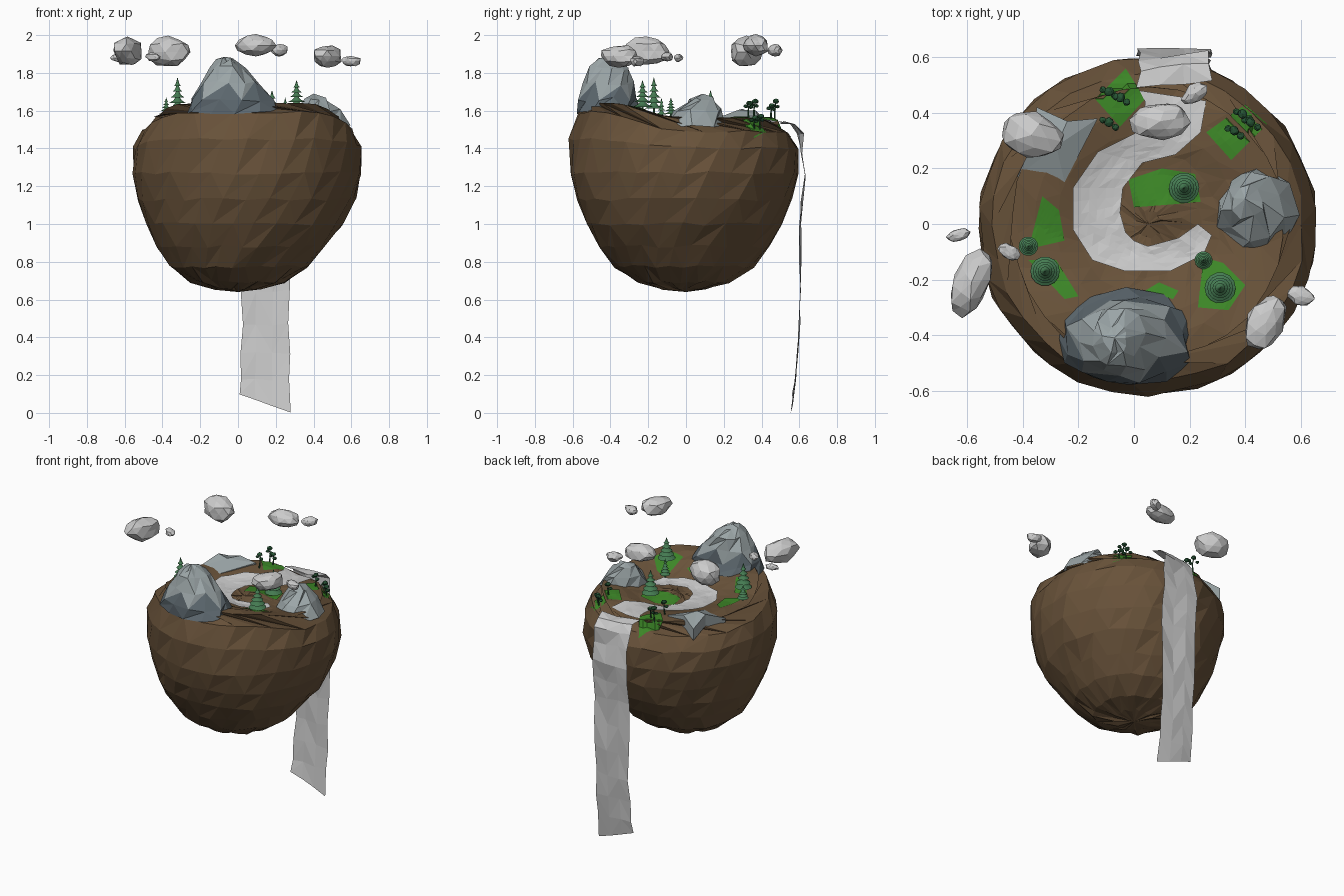
import bpy, bmesh, math, random
from mathutils import Vector
from mathutils.bvhtree import BVHTree

if "Cube" in bpy.data.objects:
    bpy.data.objects.remove(bpy.data.objects["Cube"])

random.seed(4)


def mat(name, r, g, b):
    m = bpy.data.materials.new(name)
    m.diffuse_color = (r, g, b, 1)
    m.use_nodes = True
    m.node_tree.nodes["Principled BSDF"].inputs["Base Color"].default_value = m.diffuse_color
    return m


EARTH = mat("earth", .14, .085, .042)
GRASS = mat("grass", .045, .24, .02)
PINE = mat("pine", .06, .2, .085)
LEAF = mat("leaf", .02, .09, .035)
ROCK = mat("rock", .33, .38, .39)
DARK = mat("dark_rock", .11, .14, .16)


def finish(name, bm, *mats):
    bmesh.ops.recalc_face_normals(bm, faces=bm.faces)
    me = bpy.data.meshes.new(name)
    bm.to_mesh(me)
    bm.free()
    for m in mats:
        me.materials.append(m)
    ob = bpy.data.objects.new(name, me)
    bpy.context.collection.objects.link(ob)
    return ob


def rnd(a):
    return random.uniform(-a, a)


def loft(bm, rings, start=None, end=None, close=True):
    """Skin rows of points, with optional pole points at either end."""
    rows = [[bm.verts.new(p) for p in r] for r in rings]
    n = len(rows[0])
    for a, b in zip(rows, rows[1:]):
        for i in range(n if close else n - 1):
            j = (i + 1) % n
            if i % 2:
                tris = (a[i], a[j], b[j]), (a[i], b[j], b[i])
            else:
                tris = (a[i], a[j], b[i]), (a[j], b[j], b[i])
            for t in tris:
                bm.faces.new(t)
    for pole, r in ((start, rows[0]), (end, rows[-1])):
        if pole:
            v = bm.verts.new(pole)
            for i in range(n):
                bm.faces.new((v, r[i], r[(i + 1) % n]))


def ring(cx, cy, rx, ry, z, n, jit=0, turn=0):
    return [(cx + rx * math.cos(a) + rnd(jit), cy + ry * math.sin(a) + rnd(jit), z + rnd(jit))
            for a in (math.tau * (i + turn) / n for i in range(n))]


def smooth(t):
    t = max(0, min(1, t))
    return t * t * (3 - 2 * t)


def ground(x, y):
    h = 1.525 + .04 * smooth((math.hypot(x - .05, y) - .2) / .2)
    h += .075 * smooth((-y - .05) / .35)
    h -= .045 * math.exp(-((x - .15) ** 2 + (y - .5) ** 2) / .03)
    return h + .03 * math.exp(-((x - .1) ** 2 + (y - .04) ** 2) / .006)


# Floating island body
rings = []
for k, (r, z) in enumerate([(.12, .66), (.25, .695), (.37, .775), (.45, .88), (.525, 1.0), (.575, 1.13),
                            (.607, 1.27), (.605, 1.4), (.56, 1.49)]):
    row = ring(.05 * smooth((z - .7) / .5), -.01, r, r, z, 30, .009, k * .5)
    if z > 1.3:
        row = [(x, y, c + (.1 if z > 1.45 else .05) * smooth(-y / .5)) for x, y, c in row]
    rings.append(row)
for k, r in enumerate((.49, .41, .33, .26, .19, .12, .05)):
    rings.append([(x, y, ground(x, y) + rnd(.004)) for x, y, _ in ring(.05, 0, r, r, 0, 30, .008, k * .5 + .5)])
bm = bmesh.new()
loft(bm, rings, (0, 0, .64), (.05, 0, 1.54))
tree = BVHTree.FromBMesh(bm)
finish("island_body", bm, EARTH)


def drop(x, y, lift=0):
    hit = tree.ray_cast(Vector((x, y, 3)), Vector((0, 0, -1)))[0]
    return (x, y, (hit.z if hit else 1.5) + lift)


# Grass patches draped on the island
PATCHES = [
    [(-.14, .45), (-.03, .56), (.04, .45), (-.05, .35)],
    [(.26, .33), (.4, .43), (.48, .36), (.35, .23)],
    [(-.02, .16), (.1, .2), (.22, .18), (.24, .08), (.13, .07), (0, .06)],
    [(-.33, .1), (-.27, .05), (-.25, -.06), (-.38, -.09)],
    [(-.38, -.13), (-.28, -.13), (-.2, -.26), (-.25, -.27)],
    [(.25, -.12), (.32, -.14), (.4, -.22), (.34, -.31), (.23, -.3)],
    [(.04, -.24), (.09, -.21), (.16, -.24), (.14, -.27)]]
bm = bmesh.new()
for p in PATCHES:
    bm.faces.new([bm.verts.new((x, y, 0)) for x, y in p])
bmesh.ops.triangulate(bm, faces=bm.faces)
bmesh.ops.subdivide_edges(bm, edges=bm.edges, cuts=5, use_grid_fill=True)
bmesh.ops.triangulate(bm, faces=bm.faces)
for v in bm.verts:
    v.co = drop(v.co.x, v.co.y, .005)
finish("grass_patches", bm, GRASS)

# Spiral river: outer and inner bank points
outer = [(.28, -.04), (.25, -.11), (.13, -.17), (-.03, -.17), (-.15, -.13), (-.22, -.02), (-.22, .13),
         (-.13, .26), (.03, .34), (.04, .44), (.01, .5)]
inner = [(.23, .0), (.16, -.05), (.05, -.08), (0, -.06), (-.03, -.03), (-.05, .04), (-.04, .13),
         (.03, .22), (.15, .25), (.24, .33), (.27, .5)]
rows = []
for i in range(len(outer) - 1):
    for s in range(3):
        o = Vector(outer[i]).lerp(Vector(outer[i + 1]), s / 3)
        n = Vector(inner[i]).lerp(Vector(inner[i + 1]), s / 3)
        rows.append([drop(*o.lerp(n, t / 6), .009) for t in range(7)])
# Waterfall continues from the river over the edge
last = []
for y, z in [(.5, 1.535), (.57, 1.525), (.605, 1.48), (.615, 1.38), (.632, 1.25), (.615, 1.13), (.605, 1.0),
             (.603, .83), (.612, .65), (.6, .47), (.59, .32), (.578, .18), (.562, .05)]:
    w = .13 + rnd(.008)
    last.append([(.145 + w * t + rnd(.006), y + rnd(.008) + (.015 * t if z > 1.4 else 0),
                  z + (rnd(.012) if z > .1 else -.048 * t)) for t in (-1, -.4, .3, 1)])
bm = bmesh.new()
loft(bm, rows, close=False)
finish("river", bm)
bm = bmesh.new()
loft(bm, last, close=False)
finish("waterfall", bm)


# Mountains: stacked elliptical rings, darker below a height
def mountain(name, rings, tip, split, n):
    bm = bmesh.new()
    loft(bm, [ring(*r, n, .012, k * .5) for k, r in enumerate(rings)], None, tip)
    for f in bm.faces:
        f.material_index = int(f.calc_center_median().z < split)
    finish(name, bm, ROCK, DARK)


mountain("front_peak", [(-.02, -.41, .26, .175, 1.59), (-.03, -.42, .22, .16, 1.66), (-.04, -.415, .16, .135, 1.745),
                        (-.06, -.41, .095, .1, 1.825), (-.065, -.41, .04, .05, 1.87)], (-.07, -.41, 1.885), 1.7, 12)
mountain("right_peak", [(.44, .04, .145, .165, 1.52), (.43, .06, .11, .12, 1.6), (.41, .08, .06, .06, 1.665)],
         (.4, .09, 1.69), 0, 9)

# Sloping rock slab on the left
bm = bmesh.new()
top = [(-.42, .17, 1.55), (-.25, .15, 1.555), (-.13, .38, 1.575), (-.24, .37, 1.6), (-.35, .42, 1.55), (-.36, .3, 1.61)]
loft(bm, [[(x, y, z - .08) for x, y, z in top], top], None, (-.28, .28, 1.605))
finish("left_slab", bm, ROCK)

# Conifers: tiers of flared skirts around a trunk
for i, (x, y, r, top) in enumerate([(-.32, -.17, .053, 1.778), (-.38, -.08, .035, 1.67), (.31, -.23, .056, 1.762),
                                    (.25, -.13, .032, 1.67), (.18, .13, .055, 1.71)]):
    base = drop(x, y)[2]
    h = top - base
    bm = bmesh.new()
    loft(bm, [ring(x, y, .007, .007, base - .02, 6), ring(x, y, .005, .005, base + .8 * h, 6)])
    for t in range(5):
        q = r * (1 - .17 * t)
        z = base + h * (.14 + .155 * t)
        loft(bm, [ring(x, y, q, q, z, 14), ring(x, y, q * .5, q * .5, z + h * .07, 14)],
             (x, y, z + h * .02), (x, y, z + h * .24))
    finish(f"conifer_{i + 1}", bm, PINE)


def blob(bm, c, size, turn, sub, jit):
    vs = bmesh.ops.create_icosphere(bm, subdivisions=sub, radius=1)["verts"]
    for v in vs:
        p = Vector((v.co.x * size[0], v.co.y * size[1], v.co.z * size[2])) * (1 + rnd(jit))
        ca, sa = math.cos(turn), math.sin(turn)
        v.co = Vector(c) + Vector((p.x * ca - p.y * sa, p.x * sa + p.y * ca, p.z))


# Small broadleaf trees: bent trunk and leaf balls
for i, (x, y, h) in enumerate([(-.09, .47, .12), (-.05, .45, .08), (-.09, .36, .1),
                               (.39, .39, .08), (.42, .36, .07), (.36, .33, .09)]):
    b = Vector(drop(x, y))
    bm = bmesh.new()
    loft(bm, [ring(b.x, b.y, .006, .006, b.z - .01, 5), ring(b.x + .008, b.y, .004, .004, b.z + h * .5, 5),
              ring(b.x, b.y + .006, .003, .003, b.z + h * .85, 5)])
    for dx, dy, k, s in ((0, .006, .9, .017), (.024, -.012, .72, .013), (-.022, .014, .66, .012)):
        blob(bm, (b.x + dx, b.y + dy, b.z + h * k), (s, s, s * .75), 0, 2, .12)
    finish(f"broadleaf_{i + 1}", bm, LEAF)

# Clouds: faceted lumps with little companions (centre, half sizes, turn)
for i, (c, s, a, jit) in enumerate([
        ((-.37, .32, 1.91), (.115, .082, .08), -.2, .1), ((-.585, -.21, 1.915), (.125, .065, .078), 1.15, .12),
        ((-.63, -.04, 1.88), (.045, .022, .022), .3, .15), ((-.45, -.1, 1.885), (.04, .026, .025), -.5, .15),
        ((.095, .37, 1.945), (.105, .066, .056), .15, .12), ((.22, .47, 1.92), (.052, .032, .032), .6, .15),
        ((.475, -.355, 1.89), (.105, .068, .06), 1.1, .12), ((.6, -.26, 1.862), (.05, .034, .028), -.2, .15)]):
    bm = bmesh.new()
    blob(bm, c, s, a, 2, jit)
    finish(f"cloud_{i + 1}", bm)
